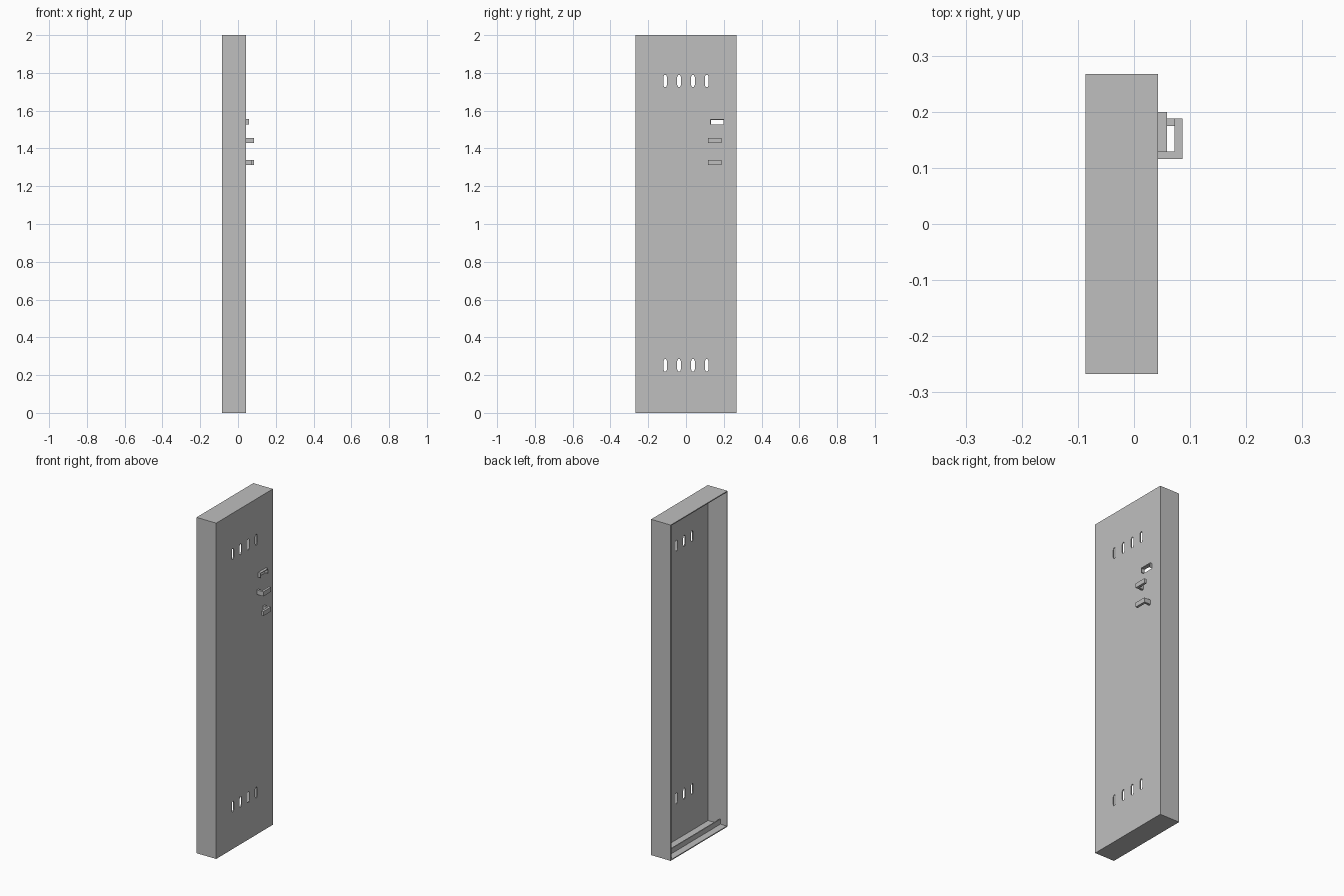
import bpy, bmesh, math

if "Cube" in bpy.data.objects:
    bpy.data.objects.remove(bpy.data.objects["Cube"])

X0, X1, Y, H, T = -0.086, 0.043, 0.267, 2.0, 0.006   # shell extents, wall thickness

steel = bpy.data.materials.new("grey_steel")
steel.diffuse_color = (0.52, 0.52, 0.52, 1)
steel.use_nodes = True
steel.node_tree.nodes["Principled BSDF"].inputs["Base Color"].default_value = steel.diffuse_color


def add_box(bm, x, y, z):
    """Box from three (min, max) ranges."""
    v = [bm.verts.new((a, b, c)) for a in x for b in y for c in z]
    for f in ((0, 1, 3, 2), (4, 6, 7, 5), (0, 4, 5, 1),
              (2, 3, 7, 6), (0, 2, 6, 4), (1, 5, 7, 3)):
        bm.faces.new([v[i] for i in f])


def add_prism(bm, pts, axis, lo, hi):
    """Extrude a closed 2D outline along x (points are y,z) or z (points are x,y)."""
    place = (lambda p, d: (d, p[0], p[1])) if axis == 'x' else (lambda p, d: (p[0], p[1], d))
    a = [bm.verts.new(place(p, lo)) for p in pts]
    b = [bm.verts.new(place(p, hi)) for p in pts]
    bm.faces.new(a[::-1])
    bm.faces.new(b)
    n = len(pts)
    for i in range(n):
        j = (i + 1) % n
        bm.faces.new((a[i], a[j], b[j], b[i]))


def finish(bm, name, hidden=False):
    bmesh.ops.recalc_face_normals(bm, faces=bm.faces)
    me = bpy.data.meshes.new(name)
    bm.to_mesh(me)
    bm.free()
    ob = bpy.data.objects.new(name, me)
    bpy.context.collection.objects.link(ob)
    me.materials.append(steel)
    if hidden:
        ob.hide_render = True
        ob.hide_set(True)
    return ob


# Door shell: shallow tray, open on the inner side
bm = bmesh.new()
add_box(bm, (X0, X1), (-Y, Y), (0, H))
door = finish(bm, "door_shell")

# Cutters: tray cavity, vent slots and latch window
bm = bmesh.new()
add_box(bm, (X0 - 0.05, X1 - T), (-Y + T, Y - T), (T, H - T))
cavity = finish(bm, "cavity_cutter", True)

bm = bmesh.new()
for zc in (0.252, 1.757):
    for i in range(4):
        yc = -0.11 + i * 0.0733
        slot = [(yc + 0.010 * sy * wy, zc + 0.032 * sz)
                for sy, wy, sz in ((1, 1, -.65), (1, 1, .65), (1, .5, 1), (-1, .5, 1),
                                   (-1, 1, .65), (-1, 1, -.65), (-1, .5, -1), (1, .5, -1))]
        add_prism(bm, slot, 'x', X1 - 0.03, X1 + 0.03)
add_box(bm, (X1 - 0.03, X1 + 0.03), (0.132, 0.198), (1.527, 1.551))
holes = finish(bm, "slot_cutter", True)

for cutter in (cavity, holes):
    m = door.modifiers.new(cutter.name, 'BOOLEAN')
    m.operation = 'DIFFERENCE'
    m.solver = 'EXACT'
    m.object = cutter

# Stiffener ribs inside the bottom and top walls
for name, z in (("bottom_rib", (T, 0.036)), ("top_rib", (H - 0.036, H - T))):
    bm = bmesh.new()
    add_box(bm, (-0.044, -0.038), (-Y + T, Y - T), z)
    finish(bm, name)

# Latch hood over the window
bm = bmesh.new()
hood_x = (X1 - 0.001, 0.059)
add_box(bm, hood_x, (0.128, 0.200), (1.551, 1.556))
add_box(bm, hood_x, (0.128, 0.132), (1.527, 1.551))
add_box(bm, hood_x, (0.198, 0.200), (1.527, 1.551))
finish(bm, "latch_hood")

# Pair of L-shaped lock hooks facing opposite ways
hook = [(X1 - 0.001, 0.116), (0.086, 0.116), (0.086, 0.188),
        (0.072, 0.188), (0.072, 0.129), (X1 - 0.001, 0.129)]
for name, z, flip in (("upper_hook", 1.429, False), ("lower_hook", 1.312, True)):
    bm = bmesh.new()
    pts = [(x, 0.304 - y) for x, y in hook] if flip else hook
    add_prism(bm, pts, 'z', z, z + 0.027)
    finish(bm, name)
